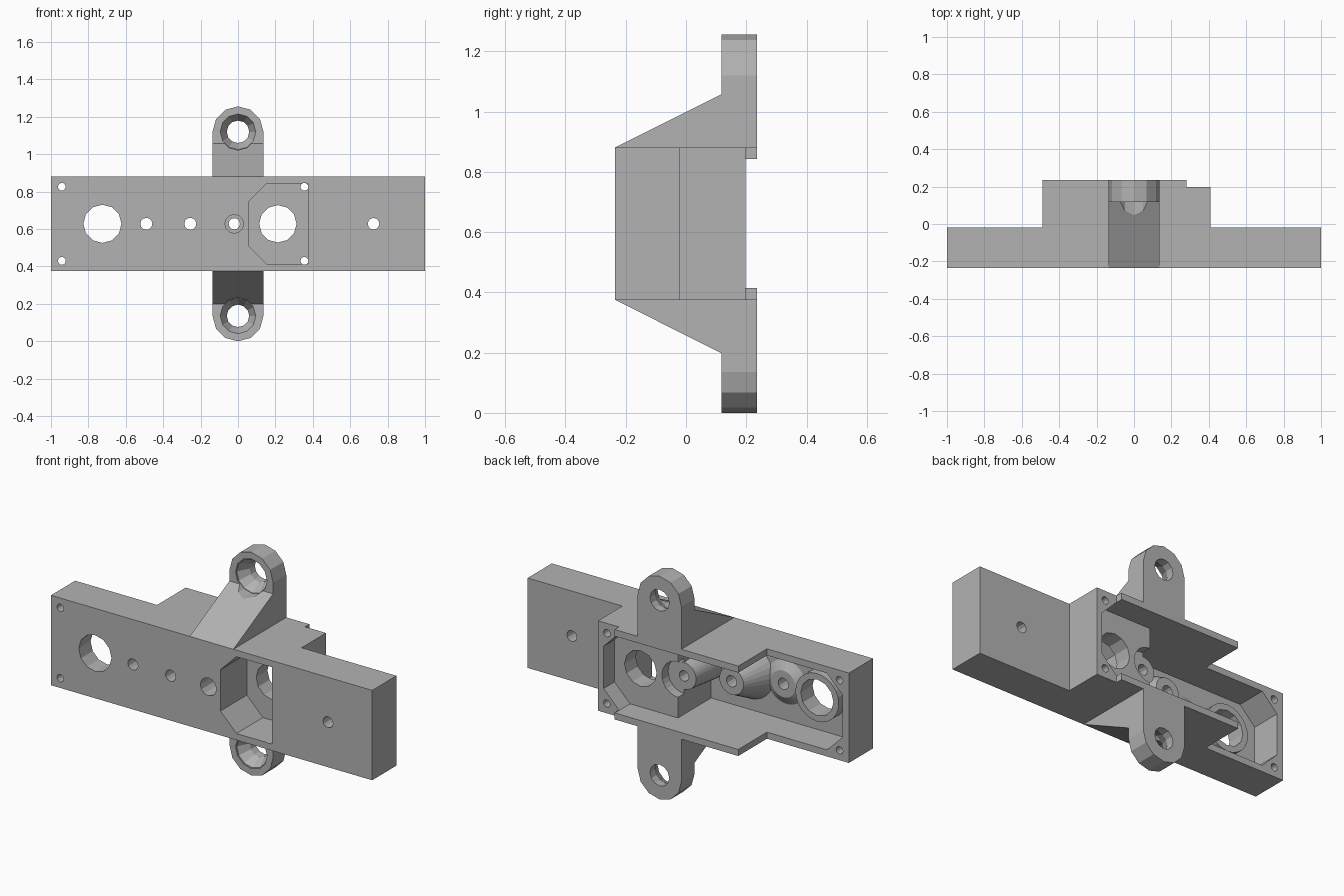
import bpy, bmesh, math
from mathutils import Matrix, Vector

if "Cube" in bpy.data.objects:
    bpy.data.objects.remove(bpy.data.objects["Cube"])

grey = bpy.data.materials.new("plain grey")
grey.use_nodes = True
COLOUR = (0.45, 0.45, 0.45, 1)
grey.diffuse_color = COLOUR
grey.node_tree.nodes["Principled BSDF"].inputs["Base Color"].default_value = COLOUR

MID = 0.628          # height of the long centre line
FRONT, FLOOR = -0.235, -0.195
HALF, INNER = 0.253, 0.216


def make(name, bm):
    bmesh.ops.recalc_face_normals(bm, faces=bm.faces)
    mesh = bpy.data.meshes.new(name)
    bm.to_mesh(mesh)
    bm.free()
    mesh.materials.append(grey)
    obj = bpy.data.objects.new(name, mesh)
    bpy.context.collection.objects.link(obj)
    return obj


def prism(name, points, place, lo, hi):
    """Extrude a 2D outline between lo and hi; place(u, v, w) gives the 3D point."""
    bm = bmesh.new()
    face = bm.faces.new([bm.verts.new(place(u, v, lo)) for u, v in points])
    out = bmesh.ops.extrude_face_region(bm, geom=[face])["geom"]
    move = Vector(place(0, 0, hi)) - Vector(place(0, 0, lo))
    bmesh.ops.translate(bm, vec=move, verts=[g for g in out if isinstance(g, bmesh.types.BMVert)])
    return make(name, bm)


def along_x(u, v, w): return (w, u, v)
def along_y(u, v, w): return (u, w, v)
def along_z(u, v, w): return (u, v, w)


def drum(name, x, z, y0, y1, r0, r1=None, sides=12):
    """Cylinder or cone along y, radius r0 at y0 and r1 at y1."""
    bm = bmesh.new()
    bmesh.ops.create_cone(bm, cap_ends=True, segments=sides, radius1=r0,
                          radius2=r0 if r1 is None else r1, depth=y1 - y0)
    turn = Matrix.Rotation(math.radians(-90), 4, "X")
    quarter = Matrix.Rotation(math.radians(90), 4, "Z")
    bmesh.ops.transform(bm, matrix=Matrix.Translation((x, (y0 + y1) / 2, z)) @ turn @ quarter,
                        verts=bm.verts)
    return make(name, bm)


def combine(target, tool, operation):
    mod = target.modifiers.new("join", "BOOLEAN")
    mod.operation, mod.solver, mod.object = operation, "EXACT", tool
    bpy.context.view_layer.objects.active = target
    bpy.ops.object.modifier_apply(modifier=mod.name)
    bpy.data.objects.remove(tool)


def add(tool): combine(body, tool, "UNION")
def cut(tool): combine(body, tool, "DIFFERENCE")


# Long bar with the deeper housing behind it
body = prism("mounting_body", [(-1, FRONT), (1, FRONT), (1, -0.02), (0.41, -0.02), (0.41, 0.197),
                               (0.28, 0.197), (0.28, 0.235), (-0.49, 0.235), (-0.49, -0.02),
                               (-1, -0.02)], along_z, MID - HALF, MID + HALF)

# Open cavity with chamfered corners
left, right, c = 0.375, -0.96, 0.097
cut(prism("cavity", [(right, MID - INNER + c), (right + c, MID - INNER), (left - c, MID - INNER),
                     (left, MID - INNER + c), (left, MID + INNER - c), (left - c, MID + INNER),
                     (right + c, MID + INNER), (right, MID + INNER - c)], along_y, FLOOR, 0.4))

# Raised platform, recessed around the nearest post
h = INNER + 0.015
add(prism("platform", [(-0.02, MID - h), (0.39, MID - h), (0.39, MID + h), (-0.02, MID + h)],
          along_y, FLOOR - 0.02, 0.1))
cut(drum("post_recess", -0.02, MID, 0.045, 0.2, 0.1, sides=24))

# Conical posts and the ring around the large hole
for x, top, base_r in ((-0.02, 0.046, 0.1), (-0.255, -0.04, 0.16), (-0.49, -0.165, 0.14)):
    add(drum("post", x, MID, FLOOR - 0.01, top, base_r, 0.075, 32))
add(drum("ring", -0.725, MID, FLOOR - 0.01, -0.13, 0.135, sides=24))

# Ears above and below, with a sloped brace and countersunk hole
for s in (1, -1):
    ear_z = MID + s * 0.492
    brace = [(FRONT, 0.253), (0.118, 0.43), (0.118, 0.492), (0.235, 0.492),
             (0.235, 0.235), (FRONT, 0.235)]
    add(prism("ear_brace", [(y, MID + s * z) for y, z in brace], along_x, -0.136, 0.136))
    add(drum("ear_end", 0, ear_z, 0.118, 0.235, 0.136))
    cut(drum("ear_access", 0, ear_z, -0.1, 0.125, 0.098))
    cut(drum("ear_sink", 0, ear_z, 0.12, 0.19, 0.098, 0.06))
    cut(drum("ear_hole", 0, ear_z, 0.1, 0.3, 0.06))

# Front pocket behind the platform
a, b, k = 0.055, 0.375, 0.1
p = INNER
cut(prism("pocket", [(a, MID - p + k), (a + k, MID - p), (b, MID - p), (b, MID + p),
                     (a + k, MID + p), (a, MID + p - k)], along_y, -0.3, 0.0))

# Through holes along the centre line and in the corners
holes = [(-0.725, 0, 0.102), (0.213, 0, 0.1), (-0.49, 0, 0.032), (-0.255, 0, 0.032),
         (-0.02, 0, 0.03), (0.725, 0, 0.031)]
holes += [(x, s * 0.198, 0.021) for x in (-0.942, 0.355) for s in (1, -1)]
for x, dz, r in holes:
    cut(drum("hole", x, MID + dz, -0.4, 0.4, r))
cut(drum("screw_sink", -0.02, MID, -0.4, -0.12, 0.05))
